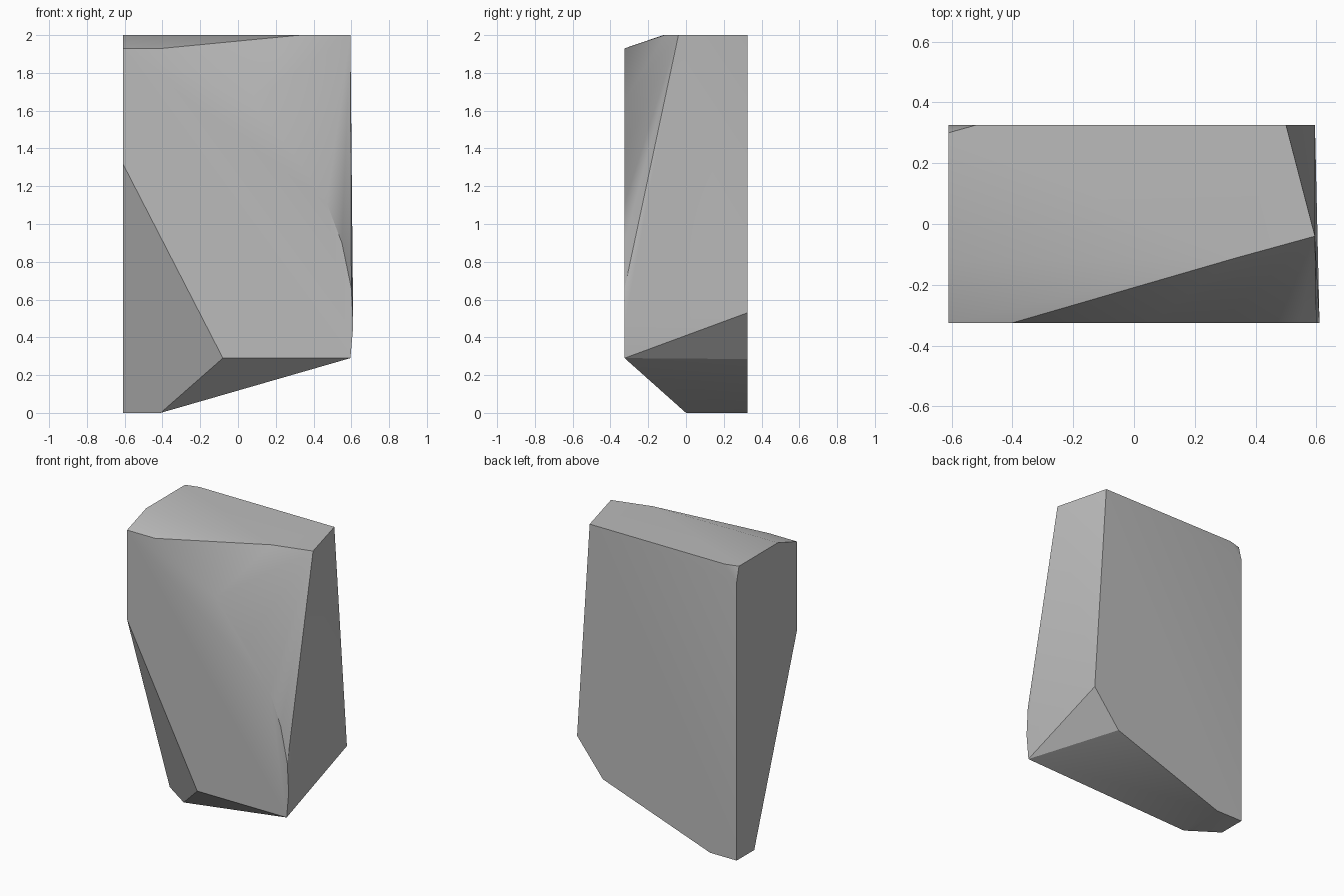
import bpy
import bmesh
import math

cube = bpy.data.objects.get("Cube")
if cube:
    bpy.data.objects.remove(cube, do_unlink=True)

HALF_WIDTH = 0.61
HALF_DEPTH = 0.325
TOP = 2.0


def make_material(name, colour):
    mat = bpy.data.materials.new(name)
    mat.use_nodes = True
    mat.diffuse_color = colour
    mat.node_tree.nodes["Principled BSDF"].inputs["Base Color"].default_value = colour
    return mat


# Front face outline (x, z), with the worn curve down its right edge
front_outline = [
    (-HALF_WIDTH, 1.93), (-HALF_WIDTH, 1.32), (-0.08, 0.29), (0.595, 0.29),
    (HALF_WIDTH, 0.46), (0.6, 0.66), (0.55, 0.9), (0.47, 1.11),
    (0.28, 1.39), (0.06, 1.65), (-0.4, 1.93),
]

# Back face outline (x, z), with clipped corners
back_outline = [
    (-HALF_WIDTH, 1.9), (-0.52, TOP), (0.5, TOP), (0.595, 0.53),
    (0.4, 0.285), (-0.41, 0), (-HALF_WIDTH, 0),
]

# Corners (x, y) on the flat top and on the flat foot
top_corners = [(-HALF_WIDTH, 0.3), (-HALF_WIDTH, -0.12), (0.33, -0.113), (0.595, -0.04)]
foot_corners = [(-HALF_WIDTH, 0.135), (-0.41, 0)]

points = [(x, -HALF_DEPTH, z) for x, z in front_outline]
points += [(x, HALF_DEPTH, z) for x, z in back_outline]
points += [(x, y, TOP) for x, y in top_corners]
points += [(x, y, 0) for x, y in foot_corners]

# Wrap the outlines in a convex stone block and merge its flat facets
bm = bmesh.new()
for point in points:
    bm.verts.new(point)
bmesh.ops.convex_hull(bm, input=bm.verts[:])
bmesh.ops.dissolve_limit(bm, angle_limit=math.radians(0.5),
                         verts=bm.verts[:], edges=bm.edges[:])
bmesh.ops.recalc_face_normals(bm, faces=bm.faces[:])

mesh = bpy.data.meshes.new("rock_block")
bm.to_mesh(mesh)
bm.free()
mesh.materials.append(make_material("stone_grey", (0.5, 0.5, 0.5, 1)))

rock = bpy.data.objects.new("rock_block", mesh)
bpy.context.collection.objects.link(rock)

# Soft shading over shallow facets, crisp main edges
bpy.ops.object.select_all(action="DESELECT")
rock.select_set(True)
bpy.context.view_layer.objects.active = rock
bpy.ops.object.shade_smooth_by_angle(angle=math.radians(30))
